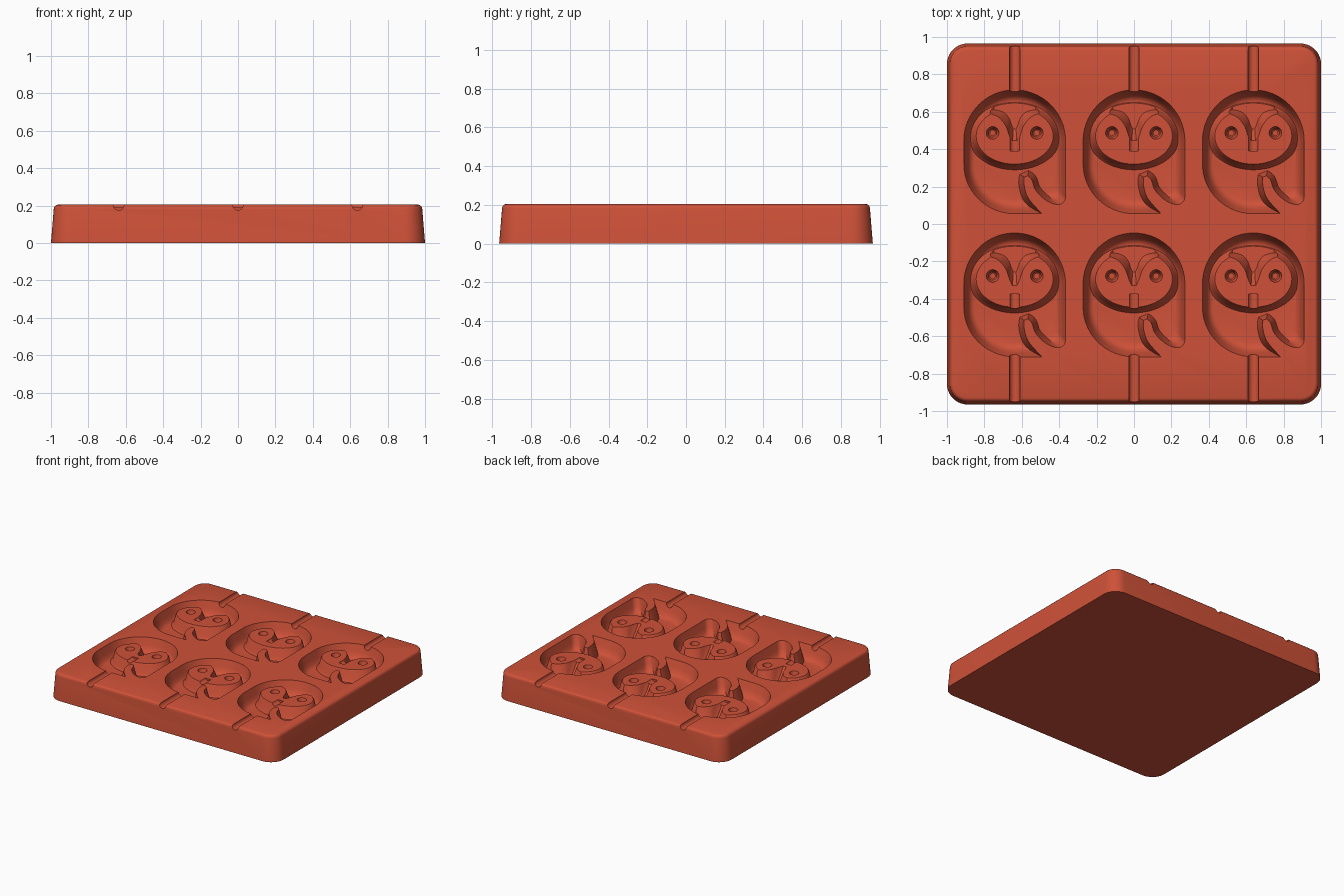
import bpy, bmesh, math
from mathutils import Vector

if "Cube" in bpy.data.objects:
    bpy.data.objects.remove(bpy.data.objects["Cube"], do_unlink=True)

TOP = 0.205
FLOOR = 0.1

silicone = bpy.data.materials.new("terracotta silicone")
silicone.use_nodes = True
COLOUR = (0.62, 0.083, 0.04, 1)
silicone.diffuse_color = COLOUR
silicone.node_tree.nodes["Principled BSDF"].inputs["Base Color"].default_value = COLOUR


def arc(cx, cy, rx, ry, start, end, steps):
    angles = [math.radians(start + (end - start) * i / steps) for i in range(steps + 1)]
    return [Vector((cx + rx * math.cos(a), cy + ry * math.sin(a))) for a in angles]


def spline(points, steps=6):
    """Smooth open curve through the points."""
    p = [Vector(q) for q in points]
    p = [2 * p[0] - p[1]] + p + [2 * p[-1] - p[-2]]
    out = []
    for a, b, c, d in zip(p, p[1:], p[2:], p[3:]):
        for i in range(steps):
            t = i / steps
            out.append(0.5 * (2 * b + (c - a) * t + (2 * a - 5 * b + 4 * c - d) * t * t
                              + (3 * b - a - 3 * c + d) * t ** 3))
    return out + [p[-2]]


def offset(points, amount):
    """Move a counter-clockwise outline outwards."""
    out = []
    for i, p in enumerate(points):
        e = (p - points[i - 1]).normalized()
        f = (points[(i + 1) % len(points)] - p).normalized()
        n = Vector((e.y + f.y, -e.x - f.x)).normalized()
        out.append(p + n * amount)
    return out


def loft(name, outline, rings, centre=None, shift=(0, 0)):
    """Closed solid from an outline: rings are (z, scale about centre) or (z, offset)."""
    bm = bmesh.new()
    loops = []
    for z, k in rings:
        if centre:
            c = Vector(centre)
            ring = [c + (p - c) * k for p in outline]
        else:
            ring = offset(outline, k)
        loops.append([bm.verts.new((p.x + shift[0], p.y + shift[1], z)) for p in ring])
    n = len(outline)
    for low, high in zip(loops, loops[1:]):
        for i in range(n):
            j = (i + 1) % n
            bm.faces.new((low[i], low[j], high[j], high[i]))
    bm.faces.new(loops[0][::-1])
    bm.faces.new(loops[-1])
    bmesh.ops.recalc_face_normals(bm, faces=bm.faces)
    mesh = bpy.data.meshes.new(name)
    bm.to_mesh(mesh)
    bm.free()
    mesh.materials.append(silicone)
    obj = bpy.data.objects.new(name, mesh)
    bpy.context.collection.objects.link(obj)
    return obj


def cut(target, tool):
    """Subtract the tool from the target and discard the tool."""
    mod = target.modifiers.new("cut", 'BOOLEAN')
    mod.operation = 'DIFFERENCE'
    mod.solver = 'EXACT'
    mod.object = tool
    bpy.context.view_layer.objects.active = target
    bpy.ops.object.modifier_apply(modifier=mod.name)
    bpy.data.objects.remove(tool, do_unlink=True)


# Outlines of one bird cavity
body = (arc(0, 0.445, 0.272, 0.272, 0, 180, 40) + arc(0, 0.32, 0.272, 0.265, 180, 270, 20)
        + [Vector((0.15, 0.055)), Vector((0.2, 0.1))] + arc(0.23, 0.145, 0.042, 0.042, 270, 360, 8))
face = arc(0, 0.47, 0.21, 0.153, 0, 360, 56)[:-1]
brow = spline([(0.012, 0.435), (0.028, 0.47), (0.048, 0.525), (0.085, 0.57), (0.13, 0.59), (0.18, 0.6)])
notch = brow + [Vector((0.18, 0.68)), Vector((-0.18, 0.68))] + [Vector((-p.x, p.y)) for p in brow[::-1]]
wing_right = spline([(0.25, 0.102), (0.2, 0.11), (0.15, 0.14), (0.11, 0.185), (0.092, 0.235), (0.07, 0.258)])
wing_left = spline([(0.05, 0.25), (0.052, 0.2), (0.075, 0.135), (0.145, 0.055)])
wing = wing_right + wing_left + [Vector((0.16, 0)), Vector((0.25, 0))]

# Tray with drafted sides and a rounded rim
plan = []
for sx, sy, start in ((1, 1, 0), (-1, 1, 90), (-1, -1, 180), (1, -1, 270)):
    plan += arc(sx * 0.89, sy * 0.855, 0.11, 0.11, start, start + 90, 10)
tray = loft("mould_tray", plan, [(0, 0), (0.182, -0.015), (0.194, -0.018),
                                 (0.202, -0.026), (TOP, -0.036)])

for column in (-0.638, 0, 0.638):
    for row in (0, -0.765):
        at = (column, row)
        # Bird cavity, with the face and wing tip left standing
        cavity = loft("bird_cavity", body, [(FLOOR, 0.8), (0.105, 0.85), (0.12, 0.9), (0.15, 0.94),
                                            (TOP, 1), (0.23, 1)], (0, 0.42), at)
        island = loft("face", face, [(0.05, 1.25), (FLOOR, 1.18), (0.12, 1.09), (0.18, 1.02),
                                     (0.19, 0.98)], (0, 0.47), at)
        cut(island, loft("brow_notch", notch, [(0.106, 0.62), (0.13, 0.76), (0.19, 1), (0.22, 1.05)],
                         (0, 0.63), at))
        cut(cavity, island)
        cut(cavity, loft("wing_tip", wing, [(0.06, 0.04), (0.12, 0.022), (TOP, 0), (0.26, 0)], None, at))
        cut(tray, cavity)
        # Eye pits
        for side in (-0.118, 0.118):
            eye = arc(side, 0.487, 0.034, 0.034, 0, 360, 24)[:-1]
            cut(tray, loft("eye_pit", eye, [(0.145, 0.45), (0.15, 0.65), (0.19, 1), (0.21, 1.05)],
                           (side, 0.487), at))
        # Stick groove
        start, end = (0.39, 1.1) if row == 0 else (-1.1, -0.375)
        bpy.ops.mesh.primitive_cylinder_add(vertices=32, radius=0.028, depth=end - start,
                                            location=(column, (start + end) / 2, 0.203),
                                            rotation=(math.pi / 2, 0, 0))
        cut(tray, bpy.context.object)

# Smooth the curved walls and keep the rims crisp
bpy.ops.object.select_all(action='DESELECT')
tray.select_set(True)
bpy.context.view_layer.objects.active = tray
bpy.ops.object.shade_smooth_by_angle(angle=math.radians(32))
